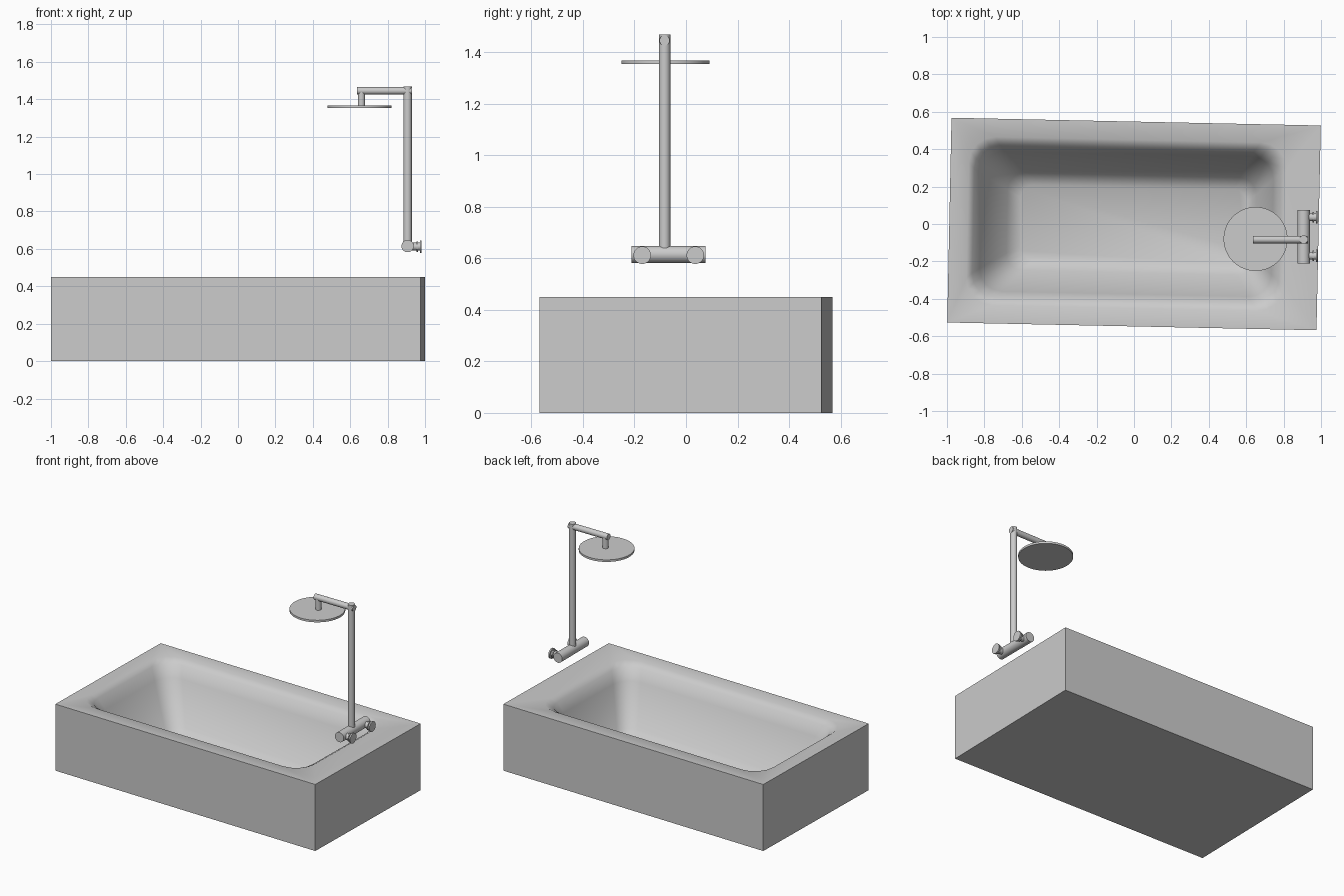
import bpy, bmesh, math
from mathutils import Vector, Matrix

if "Cube" in bpy.data.objects:
    bpy.data.objects.remove(bpy.data.objects["Cube"])


def rounded_ring(bm, x0, x1, y0, y1, r, z, seg=4):
    """Vertex loop of a rounded rectangle."""
    verts = []
    for cx, cy, start in ((x1 - r, y1 - r, 0), (x0 + r, y1 - r, 90),
                          (x0 + r, y0 + r, 180), (x1 - r, y0 + r, 270)):
        for i in range(seg + 1):
            a = math.radians(start + 90 * i / seg)
            verts.append(bm.verts.new((cx + r * math.cos(a), cy + r * math.sin(a), z)))
    return verts


def finish(name, bm, angle):
    bmesh.ops.recalc_face_normals(bm, faces=bm.faces)
    me = bpy.data.meshes.new(name)
    bm.to_mesh(me)
    bm.free()
    ob = bpy.data.objects.new(name, me)
    bpy.context.collection.objects.link(ob)
    bpy.ops.object.select_all(action='DESELECT')
    ob.select_set(True)
    bpy.context.view_layer.objects.active = ob
    bpy.ops.object.shade_smooth_by_angle(angle=math.radians(angle))
    return ob


def rod(name, p, q, r, sides=32):
    """Capped cylinder between two points."""
    p, q = Vector(p), Vector(q)
    d = q - p
    bm = bmesh.new()
    m = Matrix.Translation((p + q) / 2) @ d.to_track_quat('Z', 'Y').to_matrix().to_4x4()
    bmesh.ops.create_cone(bm, cap_ends=True, segments=sides, radius1=r, radius2=r,
                          depth=d.length, matrix=m)
    return finish(name, bm, 35)


# Bathtub: outer block lofted over the rim and down into the sloping basin
L, W, H = 0.9875, 0.5475, 0.45
bm = bmesh.new()
rings = [
    rounded_ring(bm, -L, L, -W, W, 0.0005, 0),
    rounded_ring(bm, -L, L, -W, W, 0.0005, H),
    rounded_ring(bm, -0.89, 0.81, -0.45, 0.45, 0.14, H),
    rounded_ring(bm, -0.86, 0.77, -0.41, 0.41, 0.13, 0.425),
    rounded_ring(bm, -0.82, 0.74, -0.375, 0.375, 0.12, 0.35),
    rounded_ring(bm, -0.68, 0.65, -0.26, 0.26, 0.09, 0.09),
    rounded_ring(bm, -0.61, 0.60, -0.20, 0.20, 0.07, 0.05),
]
for a, b in zip(rings, rings[1:]):
    n = len(a)
    for i in range(n):
        j = (i + 1) % n
        bm.faces.new((a[i], a[j], b[j], b[i]))
bm.faces.new(rings[0])
bm.faces.new(rings[-1])
bmesh.ops.remove_doubles(bm, verts=bm.verts, dist=0.002)
tub = finish("bathtub", bm, 75)
tub.rotation_euler.z = math.radians(-1.2)

# Shower column
X, Y = 0.907, -0.083
rod("mixer_bar", (X, -0.212, 0.615), (X, 0.075, 0.615), 0.033)
rod("riser_pipe", (X, Y, 0.62), (X, Y, 1.468), 0.022)
rod("shower_arm", (0.93, Y, 1.445), (0.637, Y, 1.445), 0.02)
rod("head_stem", (0.66, Y, 1.36), (0.66, Y, 1.445), 0.019)
rod("shower_head", (0.65, Y + 0.003, 1.353), (0.65, Y + 0.003, 1.367), 0.171, 64)

# Wall mounts behind the mixer
for side, y in (("left", -0.17), ("right", 0.036)):
    rod(side + "_mount_neck", (X, y, 0.612), (0.975, y, 0.612), 0.021)
    rod(side + "_mount_collar", (0.955, y, 0.612), (0.963, y, 0.612), 0.028)
    rod(side + "_mount_plate", (0.972, y, 0.612), (0.982, y, 0.612), 0.034)
